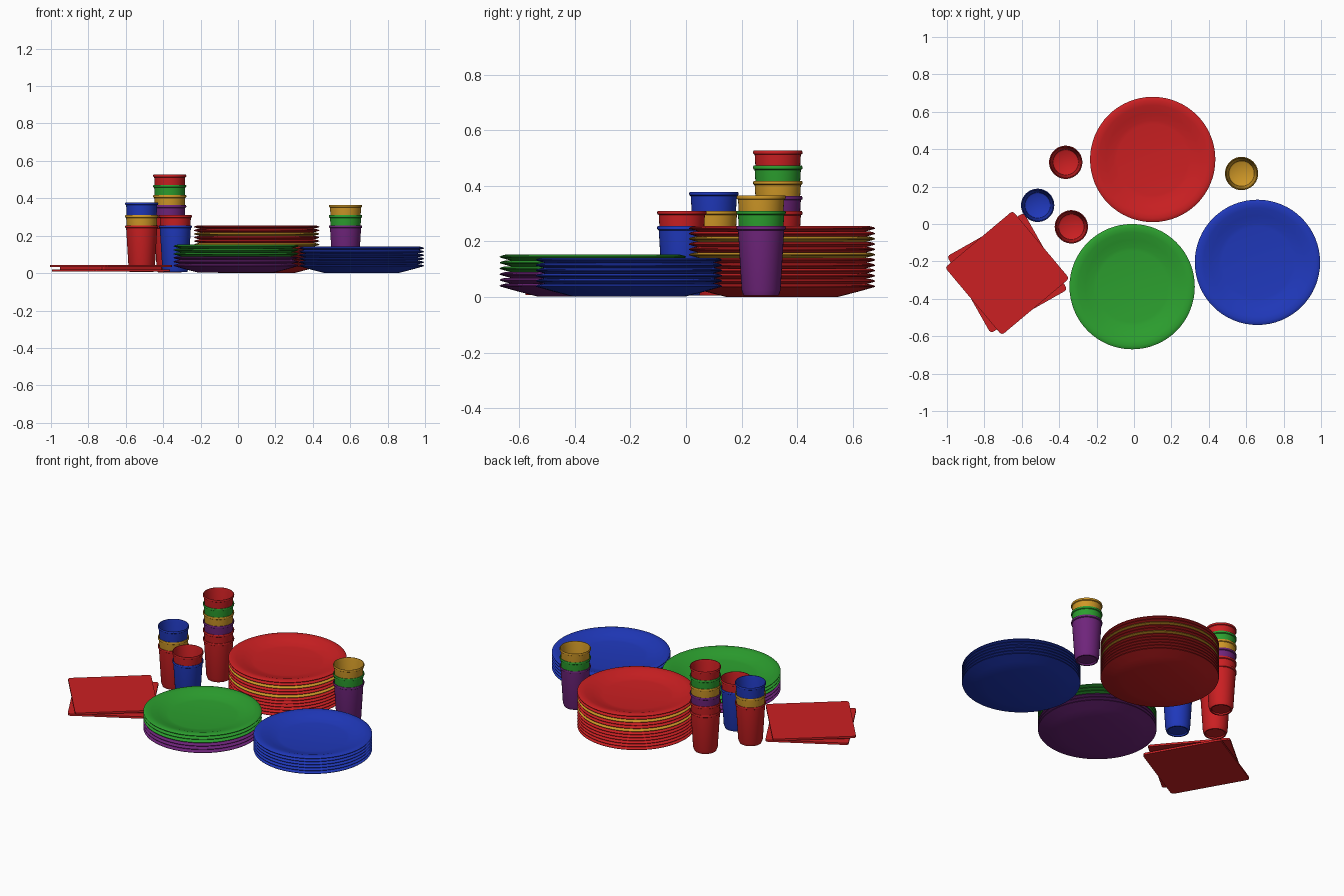
import bpy, bmesh, math

cube = bpy.data.objects.get("Cube")
if cube:
    bpy.data.objects.remove(cube, do_unlink=True)


def make_material(name, rgb):
    mat = bpy.data.materials.new(name)
    mat.use_nodes = True
    mat.diffuse_color = (*rgb, 1)
    bsdf = mat.node_tree.nodes["Principled BSDF"]
    bsdf.inputs["Base Color"].default_value = (*rgb, 1)
    return mat


MATS = {
    "red": make_material("red", (0.6, 0.014, 0.016)),
    "green": make_material("green", (0.025, 0.35, 0.028)),
    "blue": make_material("blue", (0.014, 0.04, 0.5)),
    "yellow": make_material("yellow", (0.62, 0.31, 0.02)),
    "purple": make_material("purple", (0.16, 0.018, 0.2)),
}


def add_object(name, mesh, location, turn=0):
    obj = bpy.data.objects.new(name, mesh)
    obj.location = location
    obj.rotation_euler.z = turn
    bpy.context.collection.objects.link(obj)
    return obj


def lathe(name, profile, segments, color):
    """Spin a closed (radius, height) profile around z."""
    bm = bmesh.new()
    points = [bm.verts.new((r, 0, z)) for r, z in profile]
    edges = [bm.edges.new(pair) for pair in zip(points, points[1:])]
    bmesh.ops.spin(bm, geom=points + edges, cent=(0, 0, 0), axis=(0, 0, 1),
                   angle=math.tau, steps=segments)
    bmesh.ops.remove_doubles(bm, verts=bm.verts, dist=0.0004)
    bmesh.ops.recalc_face_normals(bm, faces=bm.faces)
    for face in bm.faces:
        face.smooth = True
    mesh = bpy.data.meshes.new(name)
    bm.to_mesh(mesh)
    bm.free()
    mesh.set_sharp_from_angle(angle=math.radians(40))
    mesh.materials.append(MATS[color])
    return mesh


# Plate: flat base, flared underside, rolled rim, shallow well
PLATE = [(0, 0), (0.2, 0), (0.27, 0.018), (0.334, 0.036), (0.335, 0.039),
         (0.329, 0.0425), (0.315, 0.046), (0.29, 0.042), (0.25, 0.029),
         (0.21, 0.018), (0.19, 0.015), (0, 0.014)]

# Cup: recessed base, tapered wall, thick lip, hollow inside
CUP = [(0, 0.008), (0.052, 0.008), (0.055, 0), (0.063, 0), (0.070, 0.02),
       (0.083, 0.235), (0.088, 0.238), (0.089, 0.244), (0.087, 0.25),
       (0.084, 0.25), (0.081, 0.235), (0.068, 0.02), (0.06, 0.014), (0, 0.014)]

plate_meshes = {c: lathe("plate_" + c, PLATE, 64, c) for c in MATS}
cup_meshes = {c: lathe("cup_" + c, CUP, 40, c) for c in MATS}


def stack(name, meshes, x, y, base, colors, step):
    for i, color in enumerate(colors):
        add_object(f"{name}_{i + 1}", meshes[color], (x, y, base + i * step))


# Plate stacks
back_colors = ["red"] * 12
back_colors[6] = back_colors[9] = "yellow"
stack("back_plate", plate_meshes, 0.10, 0.345, 0, back_colors, 0.019)
stack("front_plate", plate_meshes, -0.01, -0.335, 0.002,
      ["purple"] * 3 + ["green"] * 3, 0.0208)
stack("left_plate", plate_meshes, 0.66, -0.205, 0.001, ["blue"] * 6, 0.0188)

# Nested cups
stack("tall_cup", cup_meshes, -0.365, 0.33, 0.004,
      ["red", "red", "purple", "yellow", "green", "red"], 0.0545)
stack("short_cup", cup_meshes, -0.335, -0.015, 0.005, ["blue", "red"], 0.055)
stack("left_cup", cup_meshes, 0.575, 0.27, 0.005,
      ["purple", "green", "yellow"], 0.055)
stack("right_cup", cup_meshes, -0.515, 0.10, 0.005, ["red", "yellow"], 0.055)
add_object("right_cup_3", cup_meshes["blue"], (-0.515, 0.10, 0.128))


# Napkins: thin squares with slightly blunted corners, fanned apart
def napkin(name, side, thickness, z, degrees):
    bm = bmesh.new()
    bmesh.ops.create_cube(bm, size=1)
    bmesh.ops.scale(bm, vec=(side, side, thickness), verts=bm.verts)
    corners = [e for e in bm.edges
               if abs(e.verts[0].co.z - e.verts[1].co.z) > thickness / 2]
    bmesh.ops.bevel(bm, geom=corners, offset=0.015, segments=2, profile=0.5,
                    affect="EDGES")
    mesh = bpy.data.meshes.new(name)
    bm.to_mesh(mesh)
    bm.free()
    mesh.materials.append(MATS["red"])
    add_object(name, mesh, (-0.678, -0.262, z + thickness / 2),
               math.radians(degrees))


napkin("napkin_bottom", 0.472, 0.012, 0.008, 29.5)
napkin("napkin_fold", 0.4, 0.014, 0.019, 35)
napkin("napkin_top", 0.472, 0.012, 0.032, 40)
